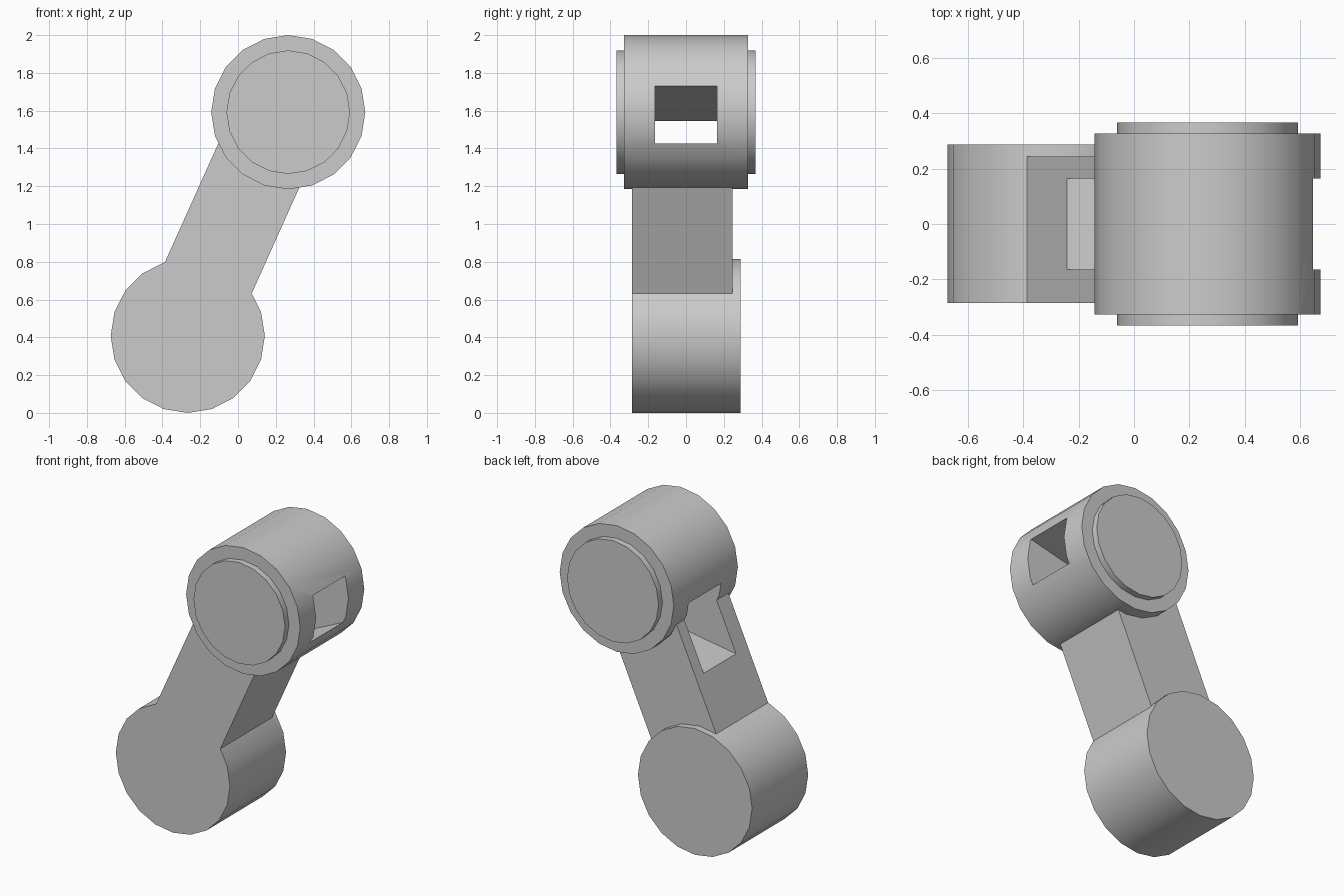
import bpy, bmesh, math

cube = bpy.data.objects.get("Cube")
if cube:
    bpy.data.objects.remove(cube, do_unlink=True)

grey = bpy.data.materials.new("plain grey")
grey.diffuse_color = (0.6, 0.6, 0.6, 1)
grey.use_nodes = True
grey.node_tree.nodes["Principled BSDF"].inputs["Base Color"].default_value = (0.6, 0.6, 0.6, 1)

LOWER = (-0.266, 0.408)
UPPER = (0.266, 1.592)
RADIUS = 0.408


def prism(name, outline, y0, y1):
    """Extrude an x-z outline from y0 to y1."""
    bm = bmesh.new()
    face = bm.faces.new([bm.verts.new((x, y0, z)) for x, z in outline])
    ext = bmesh.ops.extrude_face_region(bm, geom=[face])
    moved = [v for v in ext["geom"] if isinstance(v, bmesh.types.BMVert)]
    bmesh.ops.translate(bm, verts=moved, vec=(0, y1 - y0, 0))
    bmesh.ops.recalc_face_normals(bm, faces=bm.faces)
    mesh = bpy.data.meshes.new(name)
    bm.to_mesh(mesh)
    bm.free()
    mesh.materials.append(grey)
    obj = bpy.data.objects.new(name, mesh)
    bpy.context.collection.objects.link(obj)
    return obj


def disc(name, centre, radius, y0, y1, sides=20):
    angles = [math.tau * i / sides for i in range(sides)]
    return prism(name, [(centre[0] + radius * math.cos(a),
                         centre[1] + radius * math.sin(a)) for a in angles], y0, y1)


def select(obj):
    bpy.ops.object.select_all(action="DESELECT")
    obj.select_set(True)
    bpy.context.view_layer.objects.active = obj


def combine(obj, other, operation):
    mod = obj.modifiers.new(operation, "BOOLEAN")
    mod.operation = operation
    mod.solver = "EXACT"
    mod.object = other
    select(obj)
    bpy.ops.object.modifier_apply(modifier=mod.name)


# Slanted arm running between the two hub centres
dx, dz = UPPER[0] - LOWER[0], UPPER[1] - LOWER[1]
length = math.hypot(dx, dz)
side = (dz / length, -dx / length)


def beside(centre, offset):
    return (centre[0] + side[0] * offset, centre[1] + side[1] * offset)


arm_outline = [beside(LOWER, -0.27), beside(LOWER, 0.217),
               beside(UPPER, 0.217), beside(UPPER, -0.27)]
arm = prism("arm_and_lower_hub", arm_outline, -0.285, 0.245)

# Lower hub, merged with the arm
hub = disc("lower_hub", LOWER, RADIUS, -0.285, 0.288)
combine(arm, hub, "UNION")
bpy.data.objects.remove(hub, do_unlink=True)

# Upper barrel with a raised plate on each end
barrel = disc("upper_barrel", UPPER, RADIUS, -0.327, 0.327)
plates = [disc("front_plate", UPPER, 0.327, -0.367, -0.3),
          disc("back_plate", UPPER, 0.327, 0.3, 0.367)]

# Sloping slot through the barrel and the top of the arm
slot = prism("slot_cutter", [(-0.6, 1.07), (-0.24, 1.12), (0.08, 1.17), (0.631, 1.425),
                             (0.9, 1.55), (0.9, 1.79), (0.65, 1.73), (-0.135, 1.545),
                             (-0.6, 1.435)], -0.165, 0.165)
combine(arm, slot, "DIFFERENCE")
combine(barrel, slot, "DIFFERENCE")
bpy.data.objects.remove(slot, do_unlink=True)

# Smooth round walls with crisp rims
for obj in [arm, barrel] + plates:
    select(obj)
    bpy.ops.object.shade_smooth_by_angle(angle=math.radians(25))
